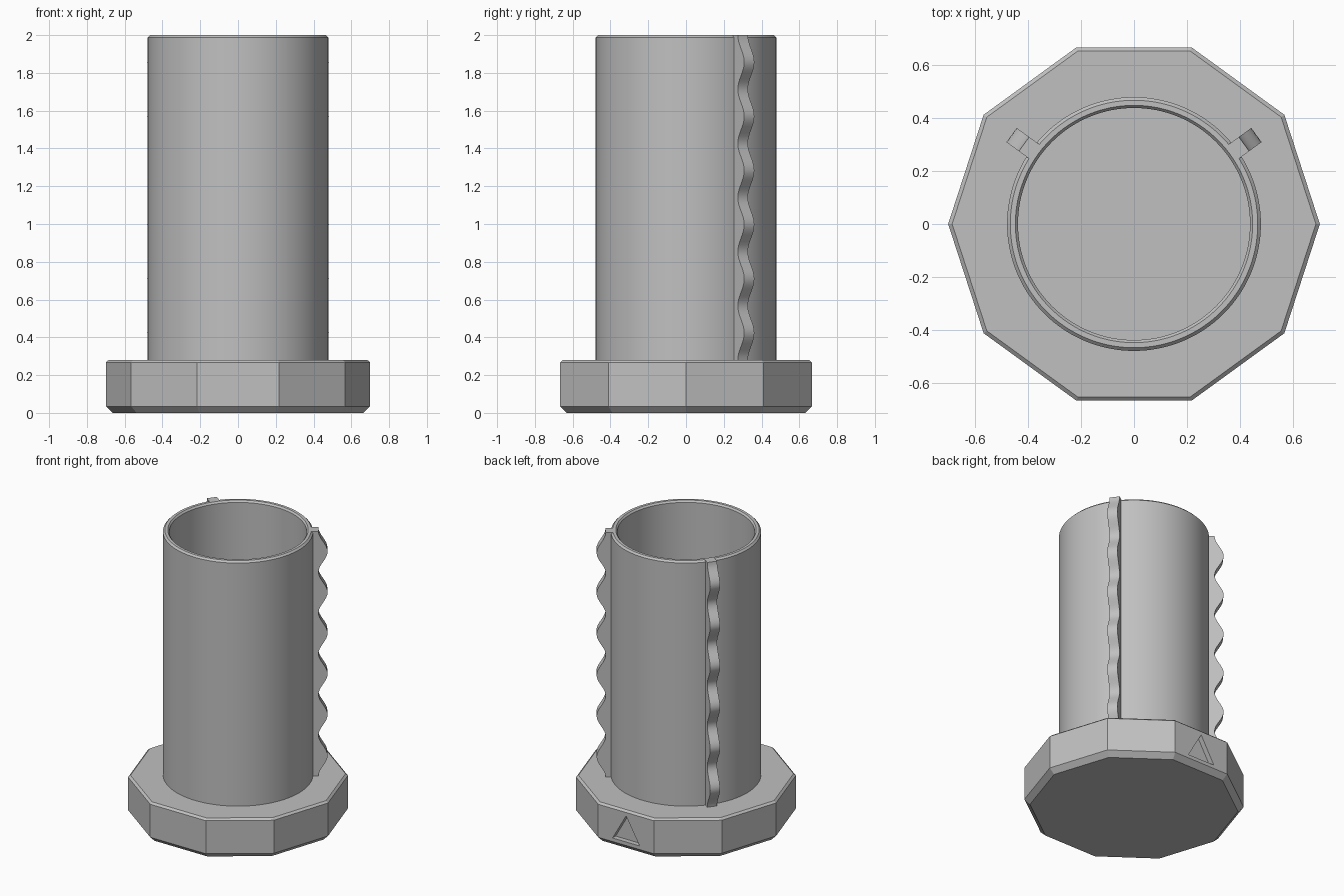
import bpy, bmesh, math
from mathutils import Matrix

cube = bpy.data.objects.get("Cube")
if cube:
    bpy.data.objects.remove(cube, do_unlink=True)

grey = bpy.data.materials.new("plain_grey")
grey.use_nodes = True
grey.diffuse_color = (0.53, 0.53, 0.53, 1)
grey.node_tree.nodes["Principled BSDF"].inputs["Base Color"].default_value = (0.53, 0.53, 0.53, 1)

BASE_TOP, TOP, FLOOR = 0.28, 2.0, 0.05
INNER, OUTER = 0.437, 0.478


def finish(name, bm):
    """Turn a bmesh into a named grey object."""
    bmesh.ops.recalc_face_normals(bm, faces=bm.faces)
    mesh = bpy.data.meshes.new(name)
    bm.to_mesh(mesh)
    bm.free()
    mesh.materials.append(grey)
    obj = bpy.data.objects.new(name, mesh)
    bpy.context.collection.objects.link(obj)
    return obj


def activate(obj):
    bpy.ops.object.select_all(action='DESELECT')
    obj.select_set(True)
    bpy.context.view_layer.objects.active = obj


def lathe(name, profile, sides, capped):
    """Stack rings of (radius, height) and join them with quads."""
    bm = bmesh.new()
    rings = [[bm.verts.new((r * math.cos(math.tau * i / sides),
                            r * math.sin(math.tau * i / sides), z))
              for i in range(sides)] for r, z in profile]
    for low, high in zip(rings, rings[1:]):
        for i in range(sides):
            j = (i + 1) % sides
            bm.faces.new((low[i], low[j], high[j], high[i]))
    if capped:
        bm.faces.new(rings[0])
        bm.faces.new(rings[-1])
    return finish(name, bm)


def prism(name, outline, vector):
    """Extrude a closed outline of 3D points along a vector."""
    bm = bmesh.new()
    face = bm.faces.new([bm.verts.new(p) for p in outline])
    result = bmesh.ops.extrude_face_region(bm, geom=[face], use_keep_orig=True)
    verts = [g for g in result["geom"] if isinstance(g, bmesh.types.BMVert)]
    bmesh.ops.translate(bm, verts=verts, vec=vector)
    return finish(name, bm)


def cut(target, cutter):
    cutter.hide_render = True
    mod = target.modifiers.new("cut", 'BOOLEAN')
    mod.operation, mod.solver, mod.object = 'DIFFERENCE', 'EXACT', cutter
    activate(target)
    bpy.ops.object.modifier_apply(modifier=mod.name)
    bpy.data.objects.remove(cutter, do_unlink=True)


# Ten-sided foot with chamfered rims, a hollow and a triangular marker recess
base = lathe("base", [(0.664, 0), (0.70, 0.035), (0.70, 0.267), (0.685, BASE_TOP)], 10, True)
cut(base, lathe("hollow_cutter", [(INNER, FLOOR), (INNER, 0.5)], 128, True))
back = 0.70 * math.cos(math.pi / 10)
cut(base, prism("marker_cutter",
                [(-0.105, back - 0.035, 0.06), (0.105, back - 0.035, 0.06),
                 (0, back - 0.035, 0.243)], (0, 0.1, 0)))

# Round tube with chamfered lip
tube = lathe("tube", [(OUTER, BASE_TOP), (OUTER, TOP - 0.012), (OUTER - 0.012, TOP),
                      (INNER + 0.01, TOP), (INNER, TOP - 0.012), (INNER, BASE_TOP)], 128, False)
activate(tube)
bpy.ops.object.shade_smooth_by_angle(angle=math.radians(25))

# Two wavy-edged ribs near the back
WAVES, STEPS, WIDTH = 6, 16, 0.066
count = WAVES * STEPS
edge = []
for i in range(count + 1):
    radius = 0.541 - 0.029 * math.cos(math.tau * i / STEPS)
    edge.append((radius, -WIDTH / 2, BASE_TOP + (TOP - BASE_TOP) * i / count))
outline = [(0.46, -WIDTH / 2, BASE_TOP)] + edge + [(0.46, -WIDTH / 2, TOP)]
for name, angle in (("left_rib", 36), ("right_rib", 144)):
    rib = prism(name, outline, (0, WIDTH, 0))
    rib.data.transform(Matrix.Rotation(math.radians(angle), 4, 'Z'))
    activate(rib)
    bpy.ops.object.shade_smooth_by_angle(angle=math.radians(35))
